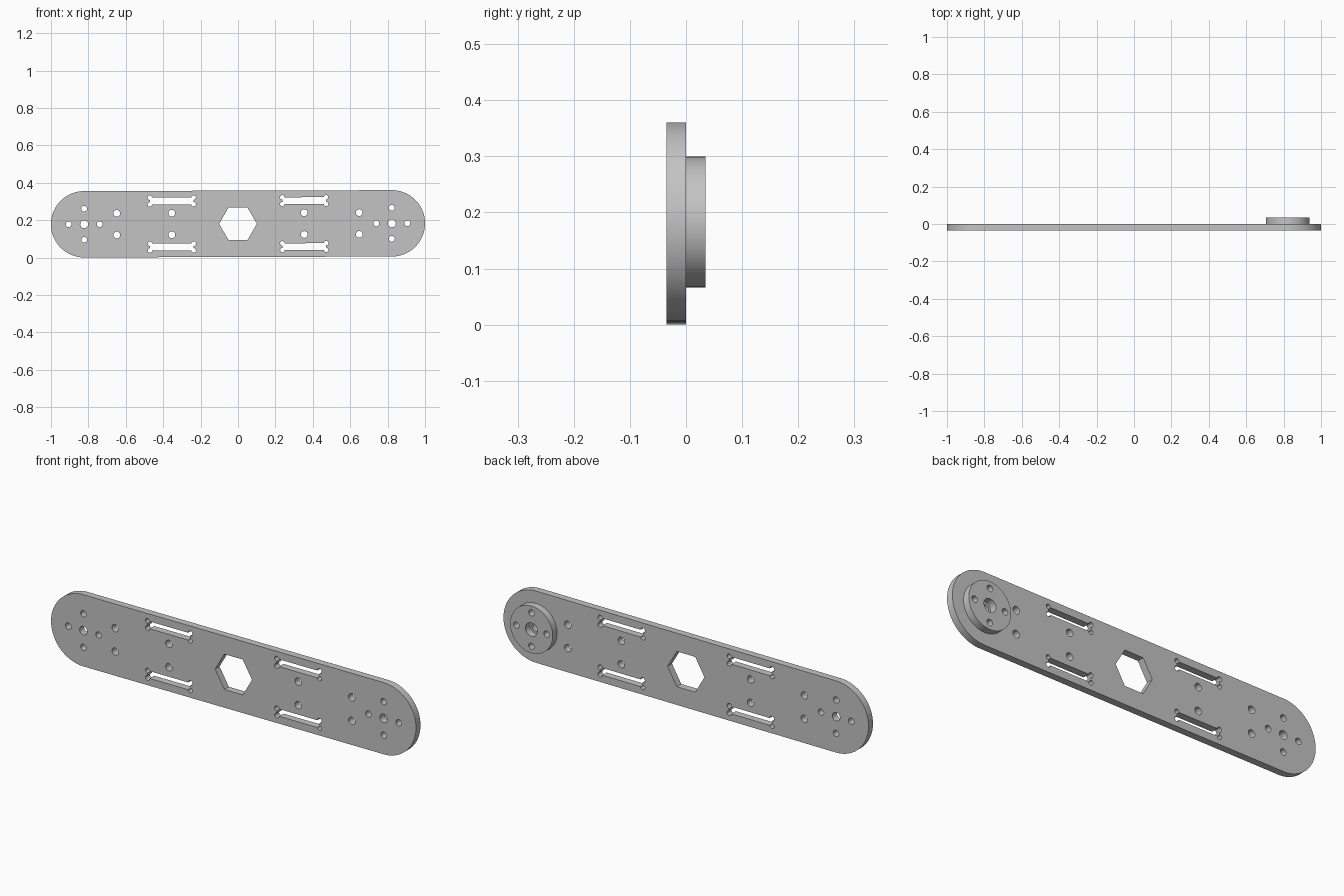
import bpy
from math import pi, sin, cos

cube = bpy.data.objects.get("Cube")
if cube:
    bpy.data.objects.remove(cube, do_unlink=True)

GREY = 0.55
THICK = 0.035        # thickness of the plate and of the boss
END_R = 0.1775       # radius of the rounded ends
END_X = 1 - END_R    # centre of each rounded end
MID_Z = 0.1805
TILT = 0.003         # slight in-plane tilt of the whole arm

metal = bpy.data.materials.new("grey_metal")
metal.use_nodes = True
metal.diffuse_color = (GREY, GREY, GREY, 1)
metal.node_tree.nodes["Principled BSDF"].inputs["Base Color"].default_value = (GREY, GREY, GREY, 1)


def arc(x, y, r, start, sweep, n):
    return [(x + r * cos(start + sweep * i / n), y + r * sin(start + sweep * i / n))
            for i in range(n + 1)]


def circle(x, y, r, n=32):
    return arc(x, y, r, 0, 2 * pi, n)[:-1]


def dogbone(x, y, half_w=0.117, half_h=0.018, r=0.012):
    """Rectangular slot with a round relief at each corner."""
    pts = []
    for i, (sx, sy) in enumerate([(1, 1), (-1, 1), (-1, -1), (1, -1)]):
        pts += arc(x + sx * half_w, y + sy * half_h, r, (i - 1) * pi / 2, 1.5 * pi, 18)
    return pts


def hub_holes(x, centre_r):
    """Central bore with four screw holes around it."""
    holes = [circle(x, 0, centre_r)]
    for i in range(4):
        holes.append(circle(x + 0.083 * cos(i * pi / 2), 0.083 * sin(i * pi / 2), 0.0155))
    return holes


def slab(name, loops, y_mid):
    """Extrude an outline with holes into an upright slab."""
    curve = bpy.data.curves.new(name, 'CURVE')
    curve.dimensions = '2D'
    curve.fill_mode = 'BOTH'
    curve.extrude = THICK / 2
    for loop in loops:
        s = curve.splines.new('POLY')
        s.points.add(len(loop) - 1)
        for p, (x, y) in zip(s.points, loop):
            p.co = (x, y, 0, 1)
        s.use_cyclic_u = True
    obj = bpy.data.objects.new(name, curve)
    bpy.context.collection.objects.link(obj)
    obj.rotation_euler = (pi / 2, -TILT, 0)
    obj.location = (0, y_mid, MID_Z)
    bpy.ops.object.select_all(action='DESELECT')
    obj.select_set(True)
    bpy.context.view_layer.objects.active = obj
    bpy.ops.object.convert(target='MESH')
    obj = bpy.context.object
    bpy.ops.object.mode_set(mode='EDIT')
    bpy.ops.mesh.select_all(action='SELECT')
    bpy.ops.mesh.remove_doubles(threshold=0.0001)
    bpy.ops.mesh.normals_make_consistent(inside=False)
    bpy.ops.object.mode_set(mode='OBJECT')
    bpy.ops.object.shade_smooth_by_angle(angle=pi / 6)
    obj.data.materials.clear()
    obj.data.materials.append(metal)
    return obj


# Arm plate: rounded bar, hexagonal window, mirrored holes and slots
outline = arc(END_X, 0, END_R, -pi / 2, pi, 48) + arc(-END_X, 0, END_R, pi / 2, pi, 48)
plate = [outline, circle(0, 0, 0.101, 6)]
for side in (-1, 1):
    plate += hub_holes(side * END_X, 0.021)
    for up in (-1, 1):
        plate.append(circle(side * 0.648, up * 0.058, 0.018))
        plate.append(circle(side * 0.354, up * 0.058, 0.018))
        plate.append(dogbone(side * 0.354, up * 0.123))
slab("arm_plate", plate, -THICK / 2)

# Round boss on the back of one end, with a wider bore than the plate
slab("hub_boss", [circle(END_X, 0, 0.1165, 64)] + hub_holes(END_X, 0.033), THICK / 2)
